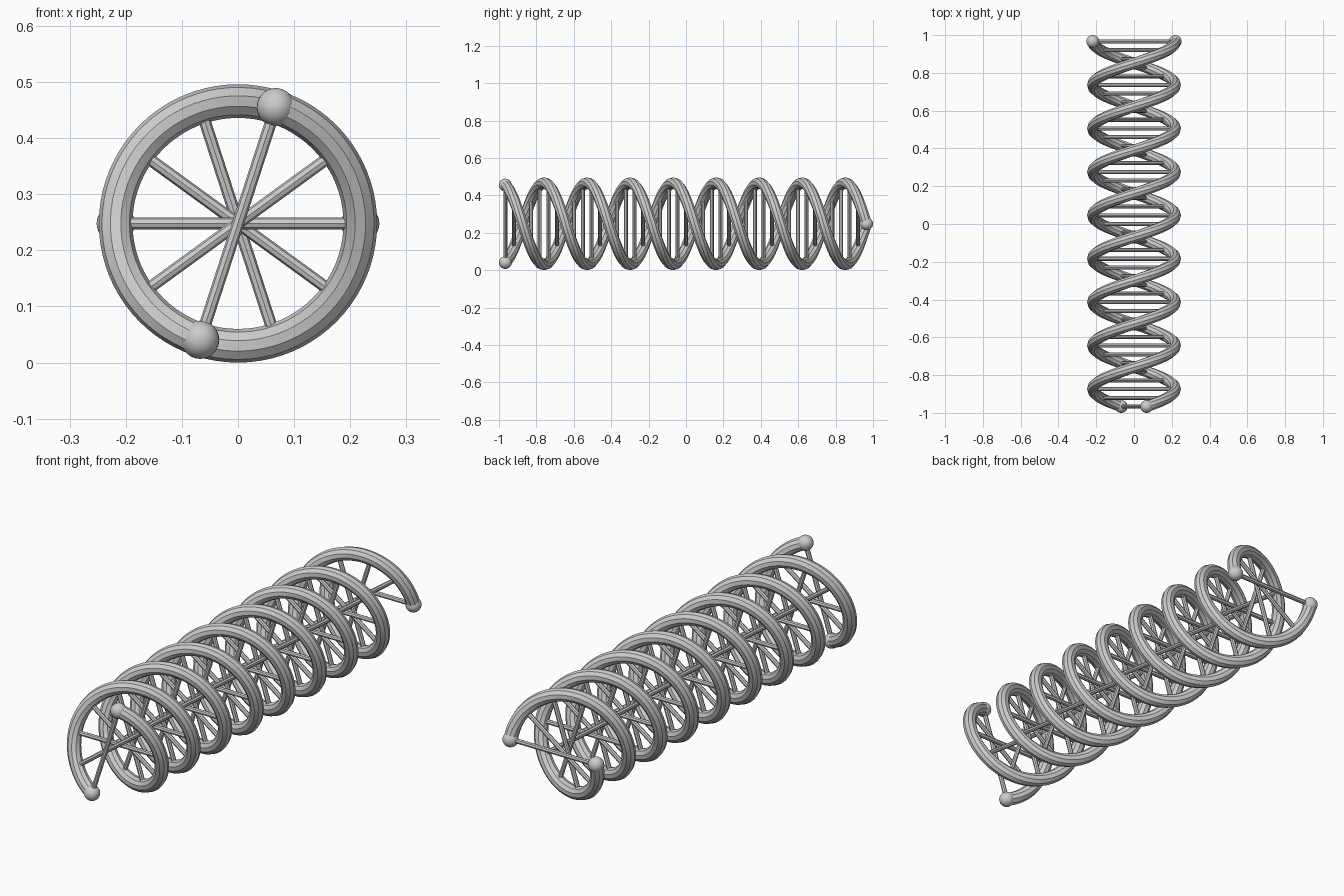
import bpy, bmesh, math
from mathutils import Vector

if "Cube" in bpy.data.objects:
    bpy.data.objects.remove(bpy.data.objects["Cube"])

R, TUBE, BALL, RUNG = 0.218, 0.03, 0.034, 0.0107
Y0, CZ = -0.966, 0.248
STEPS = 42                      # rung intervals, 36 degrees each
DY = -2 * Y0 / STEPS
START, TURN = math.radians(72), math.radians(-36)


def point(t, phase):
    """Position on a strand after t rung intervals."""
    a = START + phase + TURN * t
    return Vector((R * math.cos(a), Y0 + DY * t, CZ + R * math.sin(a)))


def strand(name, phase, sides=10, sub=8):
    bm = bmesh.new()
    rings = []
    for i in range(STEPS * sub + 1):
        t = i / sub
        p = point(t, phase)
        tangent = (point(t + 0.01, phase) - point(t - 0.01, phase)).normalized()
        out = Vector((p.x, 0, p.z - CZ)).normalized()
        side = tangent.cross(out)
        rings.append([bm.verts.new(p + TUBE * (out * math.cos(k) + side * math.sin(k)))
                      for k in (math.tau * j / sides for j in range(sides))])
    for a, b in zip(rings, rings[1:]):
        for j in range(sides):
            k = (j + 1) % sides
            bm.faces.new((a[j], a[k], b[k], b[j]))
    bm.faces.new(rings[0])
    bm.faces.new(rings[-1])
    bmesh.ops.recalc_face_normals(bm, faces=bm.faces)
    me = bpy.data.meshes.new(name)
    bm.to_mesh(me)
    bm.free()
    ob = bpy.data.objects.new(name, me)
    bpy.context.collection.objects.link(ob)
    smooth(ob)


def smooth(ob):
    bpy.ops.object.select_all(action='DESELECT')
    ob.select_set(True)
    bpy.context.view_layer.objects.active = ob
    bpy.ops.object.shade_smooth_by_angle(angle=math.radians(30))


# two intertwined strands with a ball on each end
for label, phase in (("a", 0), ("b", math.pi)):
    strand("strand_" + label, phase)
    for end, t in (("front", 0), ("back", STEPS)):
        bpy.ops.mesh.primitive_uv_sphere_add(segments=24, ring_count=16, radius=BALL,
                                             location=point(t, phase))
        bpy.context.object.name = f"end_ball_{label}_{end}"
        smooth(bpy.context.object)

# straight rungs joining the strands
for i in range(STEPS + 1):
    p, q = point(i, 0), point(i, math.pi)
    bpy.ops.mesh.primitive_cylinder_add(vertices=8, radius=RUNG, depth=2 * R,
                                        location=(p + q) / 2)
    ob = bpy.context.object
    ob.name = f"rung_{i:02d}"
    ob.rotation_euler = (p - q).to_track_quat('Z', 'Y').to_euler()
